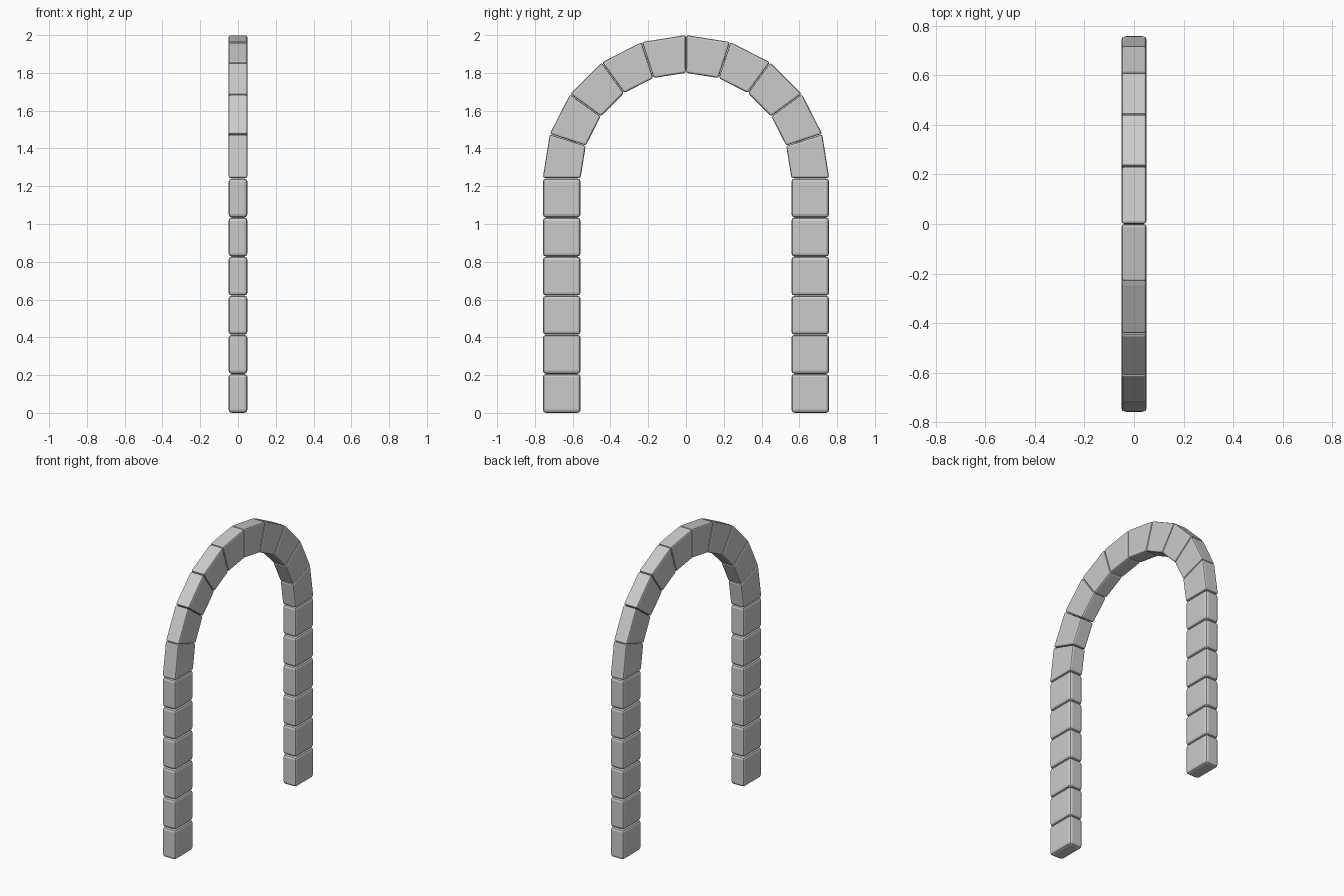
import bpy, bmesh, math

if "Cube" in bpy.data.objects:
    bpy.data.objects.remove(bpy.data.objects["Cube"])

R_OUT, R_IN = 0.758, 0.558      # arch radii
SPRING = 1.242                  # height where the arch starts
HALF = 0.05                     # half thickness in x


def stone(name, profile, bevel):
    """Bevelled stone from a four-point (y, z) outline."""
    bm = bmesh.new()
    front = [bm.verts.new((-HALF, y, z)) for y, z in profile]
    back = [bm.verts.new((HALF, y, z)) for y, z in profile]
    bm.faces.new(front)
    bm.faces.new(back[::-1])
    for i in range(4):
        j = (i + 1) % 4
        bm.faces.new((front[j], front[i], back[i], back[j]))
    bmesh.ops.recalc_face_normals(bm, faces=bm.faces[:])
    bmesh.ops.bevel(bm, geom=bm.edges[:], offset=bevel, segments=2,
                    profile=0.5, affect='EDGES')
    bmesh.ops.recalc_face_normals(bm, faces=bm.faces[:])
    mesh = bpy.data.meshes.new(name)
    bm.to_mesh(mesh)
    bm.free()
    bpy.context.collection.objects.link(bpy.data.objects.new(name, mesh))


# Pillars: six square stones on each side
step = SPRING / 6
for label, s in (("left", -1), ("right", 1)):
    for i in range(6):
        z0, z1 = i * step, (i + 1) * step - 0.001
        stone(f"{label}_pillar_stone_{i + 1}",
              [(s * R_IN, z0), (s * R_OUT, z0), (s * R_OUT, z1), (s * R_IN, z1)],
              0.017)

# Arch: ten wedge stones around a half circle
for i in range(10):
    a0 = math.radians(18 * i + 0.1)
    a1 = math.radians(18 * (i + 1) - 0.1)
    outline = [(r * math.cos(a), SPRING + r * math.sin(a))
               for r, a in ((R_IN, a0), (R_OUT, a0), (R_OUT, a1), (R_IN, a1))]
    stone(f"arch_stone_{i + 1}", outline, 0.01)
